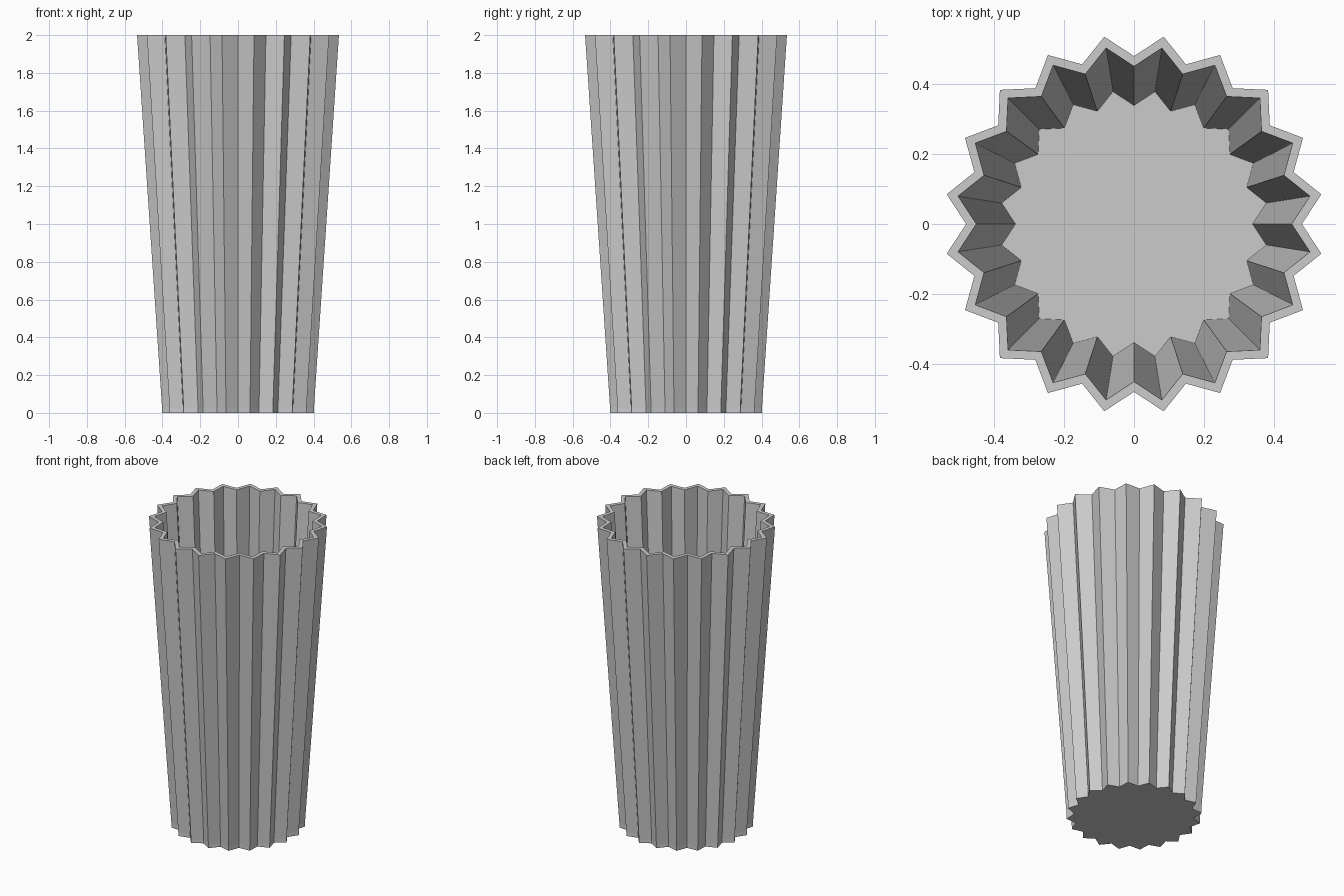
import bpy, bmesh
from math import cos, sin, pi

if "Cube" in bpy.data.objects:
    bpy.data.objects.remove(bpy.data.objects["Cube"])

POINTS = 20      # pleats around the cup
VALLEY = 0.885   # valley radius relative to peak radius


def star_ring(bm, radius, z):
    """Zigzag ring of vertices, valleys on the axes."""
    ring = []
    for i in range(POINTS * 2):
        r = radius if i % 2 else radius * VALLEY
        a = pi * i / POINTS
        ring.append(bm.verts.new((r * cos(a), r * sin(a), z)))
    return ring


bm = bmesh.new()

# Section: base edge, outer wall, rim, inner wall down to the floor
section = [(0.407, 0.0), (0.407, 0.025), (0.541, 2.0), (0.508, 2.0), (0.382, 0.025)]
rings = [star_ring(bm, r, z) for r, z in section]
for lower, upper in zip(rings, rings[1:]):
    n = len(lower)
    for i in range(n):
        j = (i + 1) % n
        bm.faces.new((lower[i], lower[j], upper[j], upper[i]))

# Underside and inside floor
bm.faces.new(rings[0][::-1])
bm.faces.new(rings[-1])
bmesh.ops.recalc_face_normals(bm, faces=bm.faces[:])

mesh = bpy.data.meshes.new("pleated_cup")
bm.to_mesh(mesh)
bm.free()
cup = bpy.data.objects.new("pleated_cup", mesh)
bpy.context.collection.objects.link(cup)
